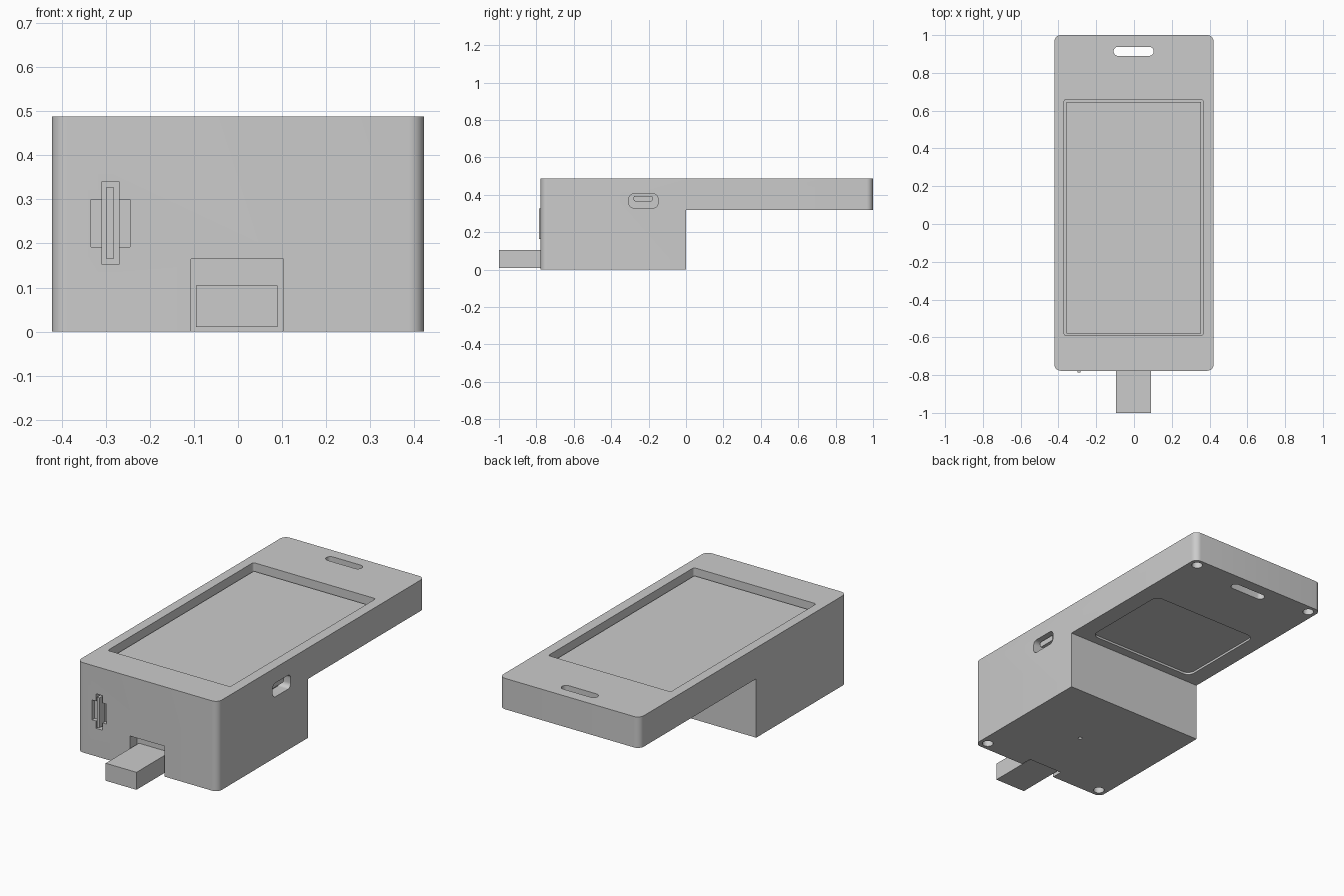
import bpy, bmesh
from mathutils import Vector

if "Cube" in bpy.data.objects:
    bpy.data.objects.remove(bpy.data.objects["Cube"], do_unlink=True)

grey = bpy.data.materials.new("light_grey_plastic")
grey.use_nodes = True
grey.diffuse_color = (0.6, 0.6, 0.6, 1)
grey.node_tree.nodes["Principled BSDF"].inputs["Base Color"].default_value = (0.6, 0.6, 0.6, 1)

HALF_W, FRONT, BACK, TOP, STEP = 0.422, -0.777, 1.0, 0.488, 0.32


def finish(bm, name):
    bmesh.ops.recalc_face_normals(bm, faces=bm.faces)
    mesh = bpy.data.meshes.new(name)
    bm.to_mesh(mesh)
    bm.free()
    mesh.materials.append(grey)
    ob = bpy.data.objects.new(name, mesh)
    bpy.context.collection.objects.link(ob)
    return ob


def block(name, x, y, z, radius=0, axis=2):
    """Box from ranges; edges along the axis may be rounded."""
    bm = bmesh.new()
    bmesh.ops.create_cube(bm, size=1)
    for v in bm.verts:
        v.co = Vector([r[0] if c < 0 else r[1] for c, r in zip(v.co, (x, y, z))])
    if radius:
        edges = [e for e in bm.edges
                 if abs((e.verts[0].co - e.verts[1].co).normalized()[axis]) > 0.9]
        bmesh.ops.bevel(bm, geom=edges, offset=radius, segments=8,
                        profile=0.5, affect='EDGES')
    return finish(bm, name)


def activate(ob):
    bpy.ops.object.select_all(action='DESELECT')
    ob.select_set(True)
    bpy.context.view_layer.objects.active = ob


def cut(target, cutter):
    mod = target.modifiers.new("cut", 'BOOLEAN')
    mod.operation, mod.solver, mod.object = 'DIFFERENCE', 'EXACT', cutter
    activate(target)
    bpy.ops.object.modifier_apply(modifier=mod.name)
    bpy.data.objects.remove(cutter, do_unlink=True)


# Housing: stepped side profile extruded across the width, outer corners rounded
bm = bmesh.new()
profile = [(FRONT, 0), (0, 0), (0, STEP), (BACK, STEP), (BACK, TOP), (FRONT, TOP)]
side = bm.faces.new([bm.verts.new((-HALF_W, y, z)) for y, z in profile])
out = bmesh.ops.extrude_face_region(bm, geom=[side])
moved = [g for g in out["geom"] if isinstance(g, bmesh.types.BMVert)]
bmesh.ops.translate(bm, verts=moved, vec=(2 * HALF_W, 0, 0))
corners = []
for e in bm.edges:
    a, b = (v.co for v in e.verts)
    if abs(a.z - b.z) > 0.1 and abs(a.y) > 0.5:
        corners.append(e)
bmesh.ops.bevel(bm, geom=corners, offset=0.035, segments=8, profile=0.5, affect='EDGES')
housing = finish(bm, "housing")

# Screen window, lanyard slot and rear lid recess
cut(housing, block("window_cutter", (-0.37, 0.366), (-0.59, 0.66), (0.42, 0.6), 0.012))
cut(housing, block("slot_cutter", (-0.108, 0.104), (0.89, 0.938), (0.2, 0.6), 0.0235))
cut(housing, block("lid_cutter", (-0.33, 0.325), (0.05, 0.57), (0.2, STEP + 0.012), 0.04))

# Cable notch in the front wall
cut(housing, block("notch_cutter", (-0.106, 0.103), (-0.9, -0.715), (-0.1, 0.165)))

# Switch pockets on the front and charging port pocket on the side
cut(housing, block("switch_wide_cutter", (-0.333, -0.245), (-0.9, -0.755), (0.192, 0.3)))
cut(housing, block("switch_tall_cutter", (-0.308, -0.27), (-0.9, -0.745), (0.152, 0.34)))
cut(housing, block("port_cutter", (0.36, 0.6), (-0.305, -0.15), (0.33, 0.405), 0.025, 0))

# Screw holes underneath, and a small reset hole
for x in (-0.375, 0.375):
    for y, z in ((-0.73, 0), (0.955, STEP)):
        cut(housing, block("screw_cutter", (x - 0.028, x + 0.028), (y - 0.028, y + 0.028),
                           (z - 0.1, z + 0.1), 0.0279))
cut(housing, block("reset_cutter", (0.035, 0.055), (-0.39, -0.37), (-0.1, 0.1), 0.0099))

# Inserted parts
screen = block("screen", (-0.357, 0.356), (-0.58, 0.645), (0.41, 0.45))
connector = block("cable_plug", (-0.095, 0.09), (-1.0, -0.7), (0.01, 0.105))
lever = block("switch_lever", (-0.298, -0.282), (-0.785, -0.74), (0.165, 0.328))
port = block("charging_port", (0.35, 0.4), (-0.28, -0.178), (0.365, 0.395), 0.01, 0)

for ob in (housing, port):
    activate(ob)
    bpy.ops.object.shade_smooth_by_angle(angle=0.5)
